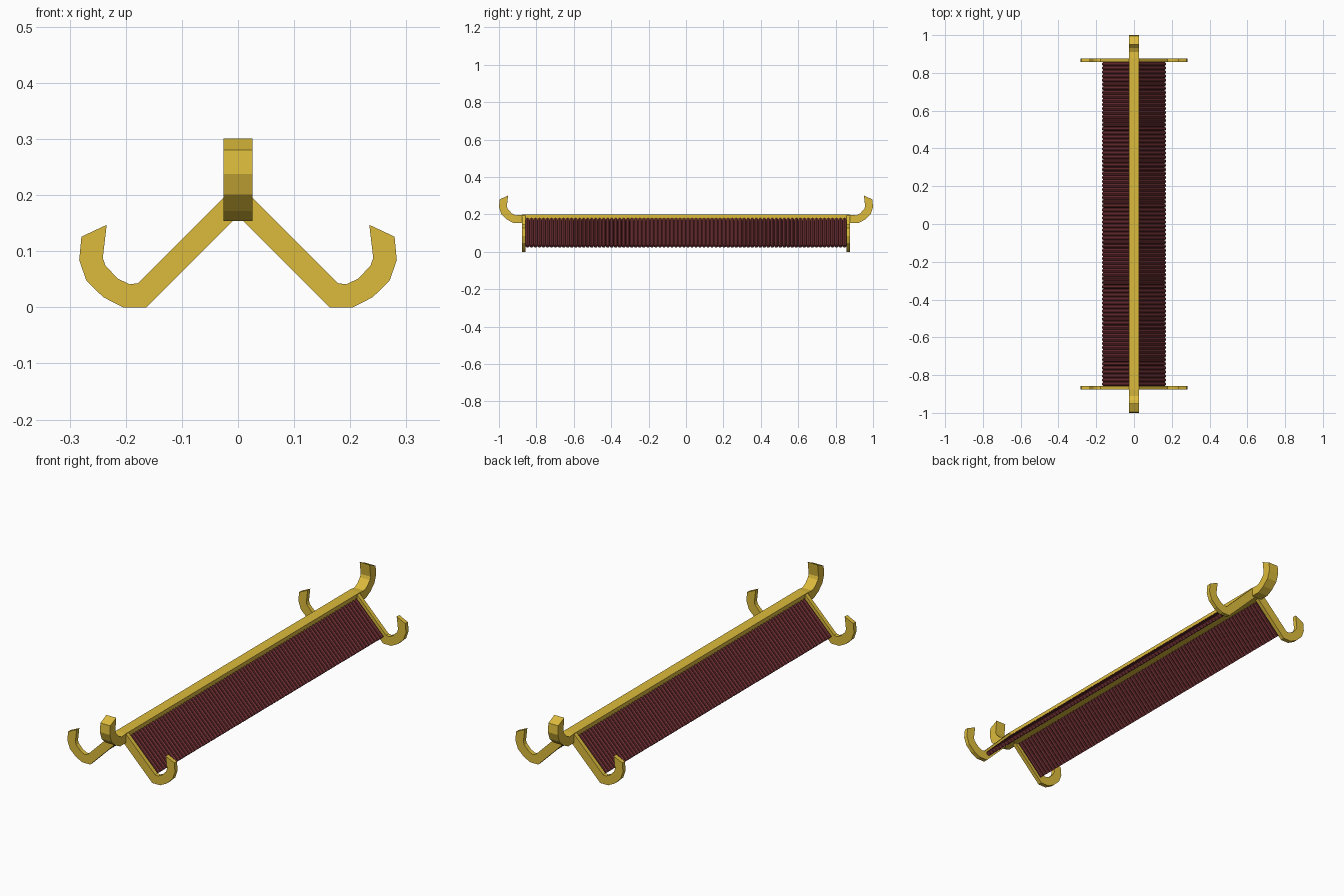
import bpy, bmesh, math
from mathutils import Vector, Matrix

if "Cube" in bpy.data.objects:
    bpy.data.objects.remove(bpy.data.objects["Cube"])


def material(name, color):
    m = bpy.data.materials.new(name)
    m.diffuse_color = color
    m.use_nodes = True
    m.node_tree.nodes["Principled BSDF"].inputs["Base Color"].default_value = m.diffuse_color
    return m


gold = material("gold", (0.72, 0.50, 0.045, 1))
red = material("dark_red", (0.19, 0.035, 0.04, 1))

# Hook outline shared by the rafters and the ridge: underside, tip, inside
HOOK = [(0.205, 0), (0.240, 0.018), (0.270, 0.047), (0.283, 0.084), (0.279, 0.126),
        (0.234, 0.147), (0.241, 0.088), (0.236, 0.074), (0.214, 0.051), (0.193, 0.041)]


def finish(name, bm, mat):
    bmesh.ops.recalc_face_normals(bm, faces=bm.faces)
    me = bpy.data.meshes.new(name)
    bm.to_mesh(me)
    bm.free()
    me.materials.append(mat)
    ob = bpy.data.objects.new(name, me)
    bpy.context.collection.objects.link(ob)
    return ob


def symmetric_plate(name, half, place, thickness):
    """Mirror a half outline and extrude it along the plate's thickness."""
    outline = half + [(-u, v) for u, v in reversed(half)]
    bm = bmesh.new()
    face = bm.faces.new([bm.verts.new(place(u, v)) for u, v in outline])
    new = bmesh.ops.extrude_face_region(bm, geom=[face])["geom"]
    bmesh.ops.translate(bm, verts=[g for g in new if isinstance(g, bmesh.types.BMVert)],
                        vec=thickness)
    finish(name, bm, gold)


# Ridge beam with an upturned hook at each end
ridge = [(0.877, 0.155)] + [(u + 0.717, v + 0.154) for u, v in HOOK] + [(0.877, 0.198)]
symmetric_plate("ridge_beam", ridge, lambda u, v: Vector((-0.026, u, v)), Vector((0.052, 0, 0)))

# Gable frames with hooked eaves
gable = [(0.009, 0.154), (0.163, 0)] + HOOK + [(0.178, 0.043), (0.023, 0.198)]
for name, y in (("front_gable", -0.877), ("back_gable", 0.857)):
    symmetric_plate(name, gable, lambda u, v: Vector((u, y, v)), Vector((0, 0.020, 0)))

# Roof slopes made of rows of round tiles
COUNT = 80
pitch = 1.716 / COUNT
for name, side in (("left_roof_tiles", -1), ("right_roof_tiles", 1)):
    top, low = Vector((side * 0.010, 0, 0.182)), Vector((side * 0.162, 0, 0.030))
    axis = low - top
    turn = axis.to_track_quat('Z', 'Y').to_matrix().to_4x4()
    bm = bmesh.new()
    for i in range(COUNT):
        centre = (top + low) / 2 + Vector((0, -0.858 + (i + 0.5) * pitch, 0))
        bmesh.ops.create_cone(bm, cap_ends=True, segments=8, radius1=pitch / 2,
                              radius2=pitch / 2, depth=axis.length,
                              matrix=Matrix.Translation(centre) @ turn)
    finish(name, bm, red)
